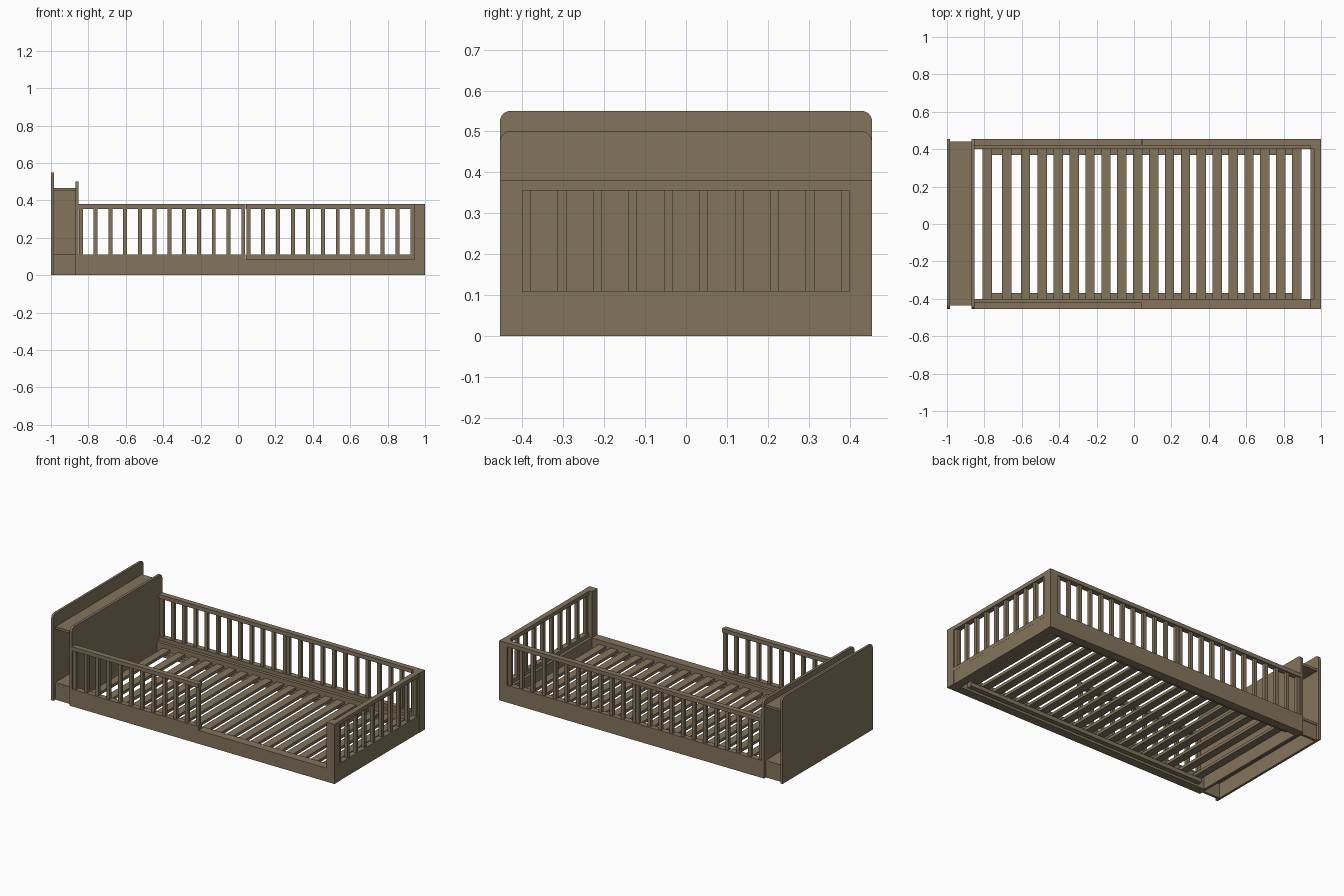
import bpy, bmesh, math

cube = bpy.data.objects.get("Cube")
if cube:
    bpy.data.objects.remove(cube, do_unlink=True)

wood = bpy.data.materials.new("warm_brown_wood")
wood.use_nodes = True
COLOUR = (0.23, 0.178, 0.11, 1)
wood.diffuse_color = COLOUR
wood.node_tree.nodes["Principled BSDF"].inputs["Base Color"].default_value = COLOUR


def finish(name, bm):
    bmesh.ops.recalc_face_normals(bm, faces=bm.faces)
    mesh = bpy.data.meshes.new(name)
    bm.to_mesh(mesh)
    bm.free()
    mesh.materials.append(wood)
    obj = bpy.data.objects.new(name, mesh)
    bpy.context.collection.objects.link(obj)
    return obj


def box(name, xs, ys, zs):
    """Board given by its low and high limits on each axis."""
    bm = bmesh.new()
    bmesh.ops.create_cube(bm, size=1)
    for v in bm.verts:
        v.co = [sum(lim) / 2 + c * (lim[1] - lim[0]) for c, lim in zip(v.co, (xs, ys, zs))]
    return finish(name, bm)


def rounded_panel(name, x0, x1, half, top, r=0.025, steps=6):
    """Upright panel across the bed with rounded top corners."""
    outline = [(-half, 0), (half, 0)]
    for centre, start in ((half - r, 0), (r - half, math.pi / 2)):
        for i in range(steps + 1):
            a = start + i * math.pi / 2 / steps
            outline.append((centre + r * math.cos(a), top - r + r * math.sin(a)))
    bm = bmesh.new()
    face = bm.faces.new([bm.verts.new((x0, y, z)) for y, z in outline])
    ext = bmesh.ops.extrude_face_region(bm, geom=[face])
    for v in ext["geom"]:
        if isinstance(v, bmesh.types.BMVert):
            v.co.x = x1
    return finish(name, bm)


def span(c, w):
    return (c - w / 2, c + w / 2)


HALF, INNER = 0.455, 0.40
PLANK, STRIP, RAIL, TOP = 0.086, 0.11, 0.355, 0.38


def railing(name, a, b, first, last, count, centre, along_x):
    """Top rail, bottom rail and evenly spaced bars."""
    def part(label, along, across, zs):
        box(name + label, *((along, across) if along_x else (across, along)), zs)
    part("_top_rail", (a, b), span(centre, 0.035), (RAIL, TOP))
    part("_bottom_rail", (a, b), span(centre, 0.035), (PLANK, STRIP))
    for i in range(count):
        c = first + (last - first) * i / (count - 1)
        part("_bar", span(c, 0.021), span(centre, 0.021), (STRIP, RAIL))


# Headboard: two panels with a storage shelf between them
rounded_panel("headboard_outer_panel", -1, -0.985, HALF, 0.55)
rounded_panel("headboard_inner_panel", -0.87, -0.853, HALF, 0.5)
gap = (-0.985, -0.87)
box("storage_lid", gap, (-0.435, 0.44), (0.45, 0.465))
box("storage_floor", gap, (-0.435, 0.44), (0.095, STRIP))
for s in (-1, 1):
    box("storage_skirt", gap, span(s * 0.428, 0.015), (0, 0.095))
    box("storage_divider", gap, span(s * 0.15, 0.015), (STRIP, 0.45))

# Side planks, foot posts and slat supports
for s, side in ((-1, "right"), (1, "left")):
    ys = sorted((s * INNER, s * HALF))
    box(side + "_side_plank", (-0.853, 0.945), ys, (0, PLANK))
    box(side + "_foot_post", (0.945, 1), ys, (0, TOP))
    box(side + "_slat_support", (-0.81, 0.895), sorted((s * 0.37, s * INNER)), (0.015, 0.04))
box("foot_plank", (0.945, 0.998), (-INNER, INNER), (0, PLANK))

# Railings: half length at the front, full length at the back, and the foot
Y = 0.4375
railing("front_railing", -0.853, 0.04, -0.84, 0.028, 12, -Y, True)
railing("back_railing_head", -0.853, 0.04, -0.84, 0.028, 12, Y, True)
railing("back_railing_foot", 0.042, 0.945, 0.055, 0.932, 12, Y, True)
railing("foot_railing", -INNER, INNER, -0.39, 0.39, 10, 0.981, False)

# Mattress slats, spaced wider near the headboard
centres = [-0.785, -0.68, -0.58] + [-0.49 + 0.085 * i for i in range(17)]
for c in centres:
    box("slat", span(c, 0.05), (-INNER, INNER), (0.04, 0.058))
